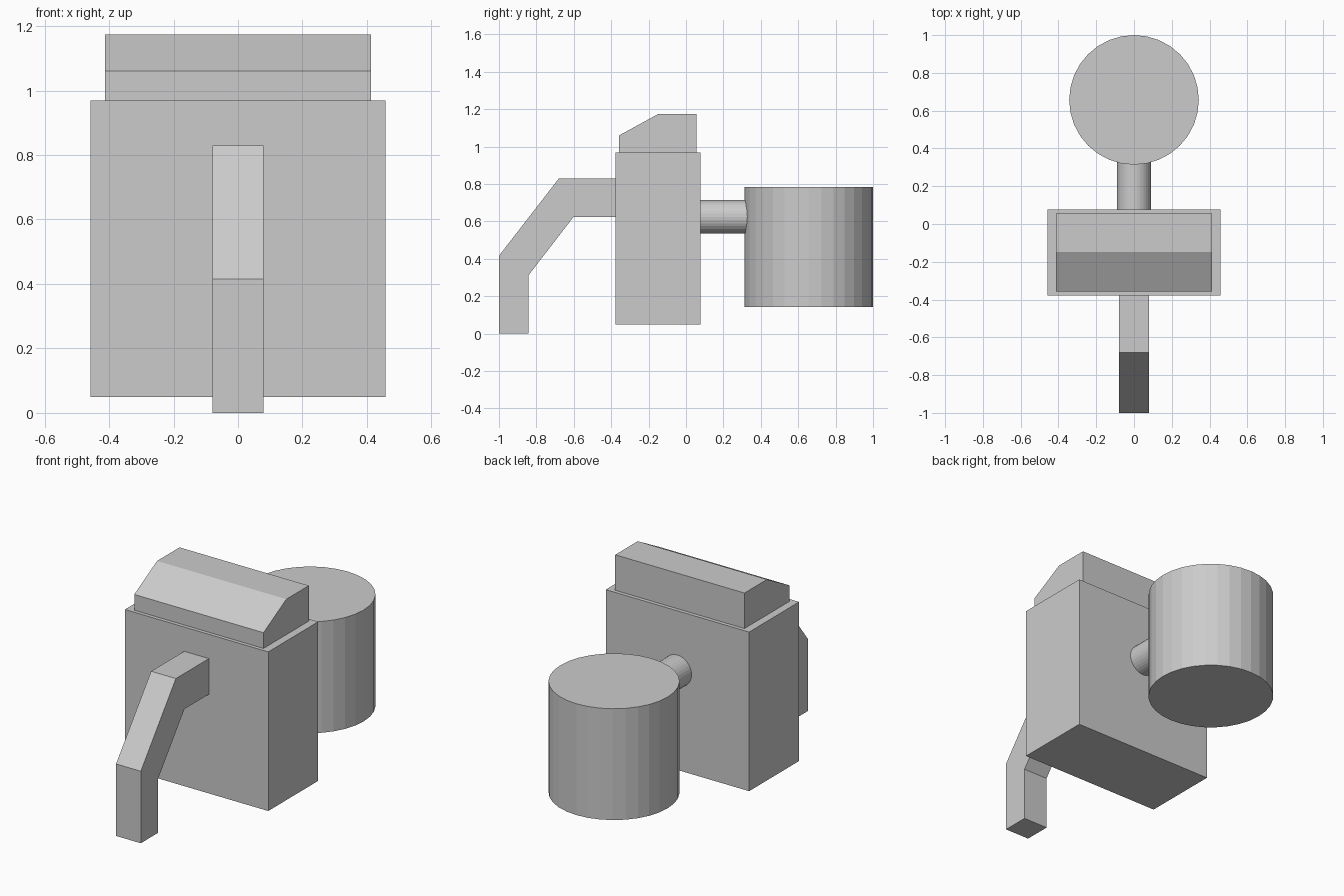
import bpy, bmesh
from math import pi

if "Cube" in bpy.data.objects:
    bpy.data.objects.remove(bpy.data.objects["Cube"])


def extrude_profile(name, profile, half_width):
    """Closed (y, z) profile extruded symmetrically along x."""
    bm = bmesh.new()
    face = bm.faces.new([bm.verts.new((-half_width, y, z)) for y, z in profile])
    new = bmesh.ops.extrude_face_region(bm, geom=[face])["geom"]
    verts = [v for v in new if isinstance(v, bmesh.types.BMVert)]
    bmesh.ops.translate(bm, verts=verts, vec=(2 * half_width, 0, 0))
    bmesh.ops.recalc_face_normals(bm, faces=bm.faces)
    mesh = bpy.data.meshes.new(name)
    bm.to_mesh(mesh)
    bm.free()
    obj = bpy.data.objects.new(name, mesh)
    bpy.context.collection.objects.link(obj)
    return obj


def cylinder(name, radius, depth, location, rotation=(0, 0, 0)):
    bpy.ops.mesh.primitive_cylinder_add(vertices=32, radius=radius, depth=depth,
                                        location=location, rotation=rotation)
    bpy.context.object.name = name


# Main box
extrude_profile("body", [(-0.378, 0.05), (0.078, 0.05),
                         (0.078, 0.969), (-0.378, 0.969)], 0.458)

# Sloped cap on top of the box
extrude_profile("cap", [(-0.357, 0.969), (0.056, 0.969), (0.056, 1.174),
                        (-0.149, 1.174), (-0.357, 1.06)], 0.413)

# Bent spout at the front
extrude_profile("spout", [(-0.378, 0.829), (-0.68, 0.829), (-1.0, 0.416),
                          (-1.0, 0.0), (-0.842, 0.0), (-0.842, 0.312),
                          (-0.602, 0.623), (-0.378, 0.623)], 0.079)

# Rear canister and the pipe joining it to the box
cylinder("canister", 0.343, 0.643, (0, 0.657, 0.463))
cylinder("pipe", 0.09, 0.26, (0, 0.208, 0.624), (pi / 2, 0, 0))
